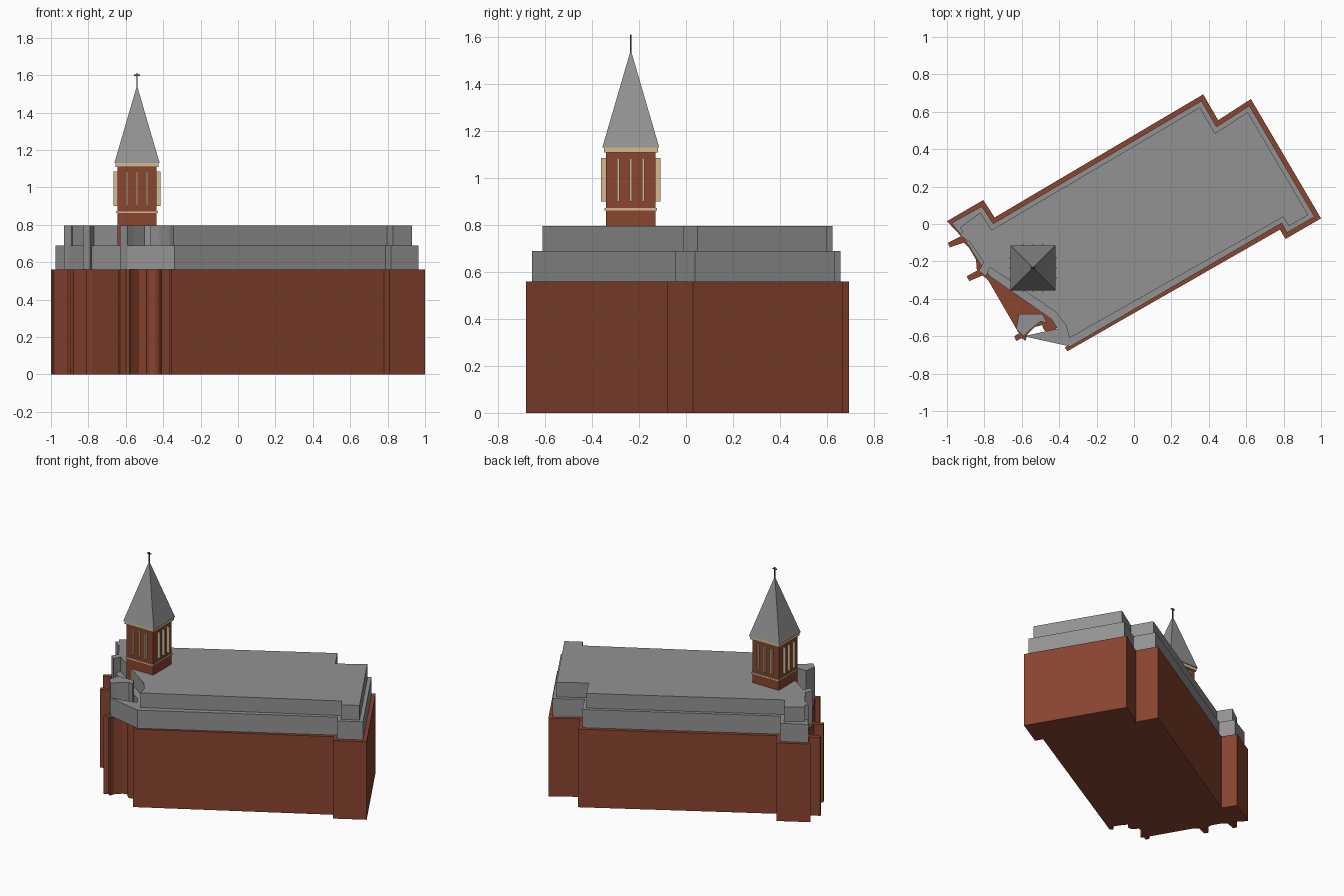
import bpy, bmesh, math
from mathutils import Vector

if "Cube" in bpy.data.objects:
    bpy.data.objects.remove(bpy.data.objects["Cube"])

def mat(name, r, g, b):
    m = bpy.data.materials.new(name)
    m.diffuse_color = (r, g, b, 1)
    m.use_nodes = True
    m.node_tree.nodes["Principled BSDF"].inputs["Base Color"].default_value = m.diffuse_color
    return m

BRICK = mat("brick red", 0.25, 0.058, 0.029)
GREY = mat("roof grey", 0.29, 0.29, 0.295)
CREAM = mat("cream stone", 0.66, 0.50, 0.28)
DARK = mat("dark metal", 0.05, 0.05, 0.05)

def finish(bm, name, m):
    bmesh.ops.recalc_face_normals(bm, faces=bm.faces)
    me = bpy.data.meshes.new(name)
    bm.to_mesh(me)
    bm.free()
    me.materials.append(m)
    ob = bpy.data.objects.new(name, me)
    bpy.context.collection.objects.link(ob)
    return ob

def prism(name, pts, z0, z1, m):
    bm = bmesh.new()
    f = bm.faces.new([bm.verts.new((x, y, z0)) for x, y in pts])
    r = bmesh.ops.extrude_face_region(bm, geom=[f])
    vs = [v for v in r["geom"] if isinstance(v, bmesh.types.BMVert)]
    bmesh.ops.translate(bm, verts=vs, vec=(0, 0, z1 - z0))
    # keep the bottom cap
    if not any(all(abs(v.co.z - z0) < 1e-5 for v in g.verts) for g in bm.faces):
        bmesh.ops.holes_fill(bm, edges=bm.edges)
    return finish(bm, name, m)

def box(name, cx, cy, hx, hy, z0, z1, m):
    return prism(name, [(cx - hx, cy - hy), (cx + hx, cy - hy),
                        (cx + hx, cy + hy), (cx - hx, cy + hy)], z0, z1, m)

def inset(pts, d):
    """Mitred inset of a clockwise open outline, without its end points."""
    out = []
    for a, b, c in zip(pts, pts[1:], pts[2:]):
        a, b, c = Vector(a), Vector(b), Vector(c)
        u, v = (b - a).normalized(), (c - b).normalized()
        n1, n2 = Vector((u.y, -u.x)), Vector((v.y, -v.x))
        s = b + (n1 + n2) * (d / (1 + n1.dot(n2)))
        out.append((s.x, s.y))
    return out

# Main hall outline, clockwise from the west corner
hall = [(-1, 0.015), (-0.806, 0.128), (-0.745, 0.035), (0.37, 0.693),
        (0.45, 0.555), (0.625, 0.668), (1, 0.03), (0.81, -0.08),
        (0.78, -0.03), (-0.356, -0.68)]
# Entrance side with round column and buttresses
column = [(-0.45 + 0.04 * math.cos(t * math.pi / 8),
           -0.54 - 0.04 * math.sin(t * math.pi / 8)) for t in range(9)]
entrance = ([(-0.37, -0.66), (-0.34, -0.64), (-0.37, -0.59)] + column +
            [(-0.53, -0.55), (-0.57, -0.59), (-0.58, -0.625), (-0.6, -0.61),
             (-0.63, -0.625), (-0.64, -0.6), (-0.615, -0.585), (-0.78, -0.3),
             (-0.81, -0.275), (-0.88, -0.305), (-0.895, -0.28),
             (-0.84, -0.25), (-0.845, -0.19), (-0.88, -0.13),
             (-0.91, -0.1), (-0.985, -0.125), (-0.995, -0.1),
             (-0.925, -0.065)])
prism("brick_walls", hall + entrance, 0, 0.56, BRICK)

# Two stepped roof tiers
prism("lower_roof_tier", inset(hall, 0.025) +
      [(-0.34, -0.655), (-0.59, -0.6), (-0.41, -0.56), (-0.44, -0.51),
       (-0.77, -0.28), (-0.81, -0.23), (-0.9, -0.09), (-0.975, 0.005)],
      0.56, 0.69, GREY)
prism("upper_roof_tier", inset(hall, 0.05) +
      [(-0.345, -0.61), (-0.365, -0.54), (-0.42, -0.47), (-0.8, -0.21),
       (-0.93, -0.02)], 0.69, 0.795, GREY)

# Parapet blocks above the entrance
prism("entrance_parapet", [(-0.63, -0.56), (-0.615, -0.48), (-0.49, -0.48),
      (-0.465, -0.53), (-0.5, -0.52), (-0.56, -0.57), (-0.59, -0.6)],
      0.56, 0.795, GREY)
prism("middle_parapet", [(-0.83, -0.25), (-0.8, -0.2), (-0.765, -0.22),
      (-0.79, -0.28)], 0.56, 0.795, GREY)
prism("corner_parapet", [(-0.93, -0.06), (-0.9, -0.02), (-0.84, -0.04),
      (-0.89, -0.09)], 0.56, 0.795, GREY)

# Bell tower
TX, TY = -0.54, -0.235
box("tower_shaft", TX, TY, 0.105, 0.105, 0.56, 1.11, BRICK)
box("tower_lower_band", TX, TY, 0.111, 0.111, 0.862, 0.872, CREAM)
box("tower_cornice", TX, TY, 0.115, 0.115, 1.108, 1.13, CREAM)
for i in (-1, 0, 1):
    for s in (-1, 1):
        o = i * 0.053
        box("belfry_fin", TX + o, TY + s * 0.113, 0.005, 0.013, 0.9, 1.085, CREAM)
        box("belfry_fin", TX + s * 0.113, TY + o, 0.013, 0.005, 0.9, 1.085, CREAM)

# Pyramid spire
bm = bmesh.new()
h = 0.121
base = [bm.verts.new((TX + a * h, TY + b * h, 1.13))
        for a, b in ((-1, -1), (1, -1), (1, 1), (-1, 1))]
tip = bm.verts.new((TX, TY, 1.545))
bm.faces.new(base)
for k in range(4):
    bm.faces.new((base[k], base[(k + 1) % 4], tip))
finish(bm, "spire", GREY)

# Finial cross
box("finial_rod", TX, TY, 0.003, 0.003, 1.53, 1.61, DARK)
box("finial_bar", TX, TY, 0.016, 0.003, 1.596, 1.602, DARK)
